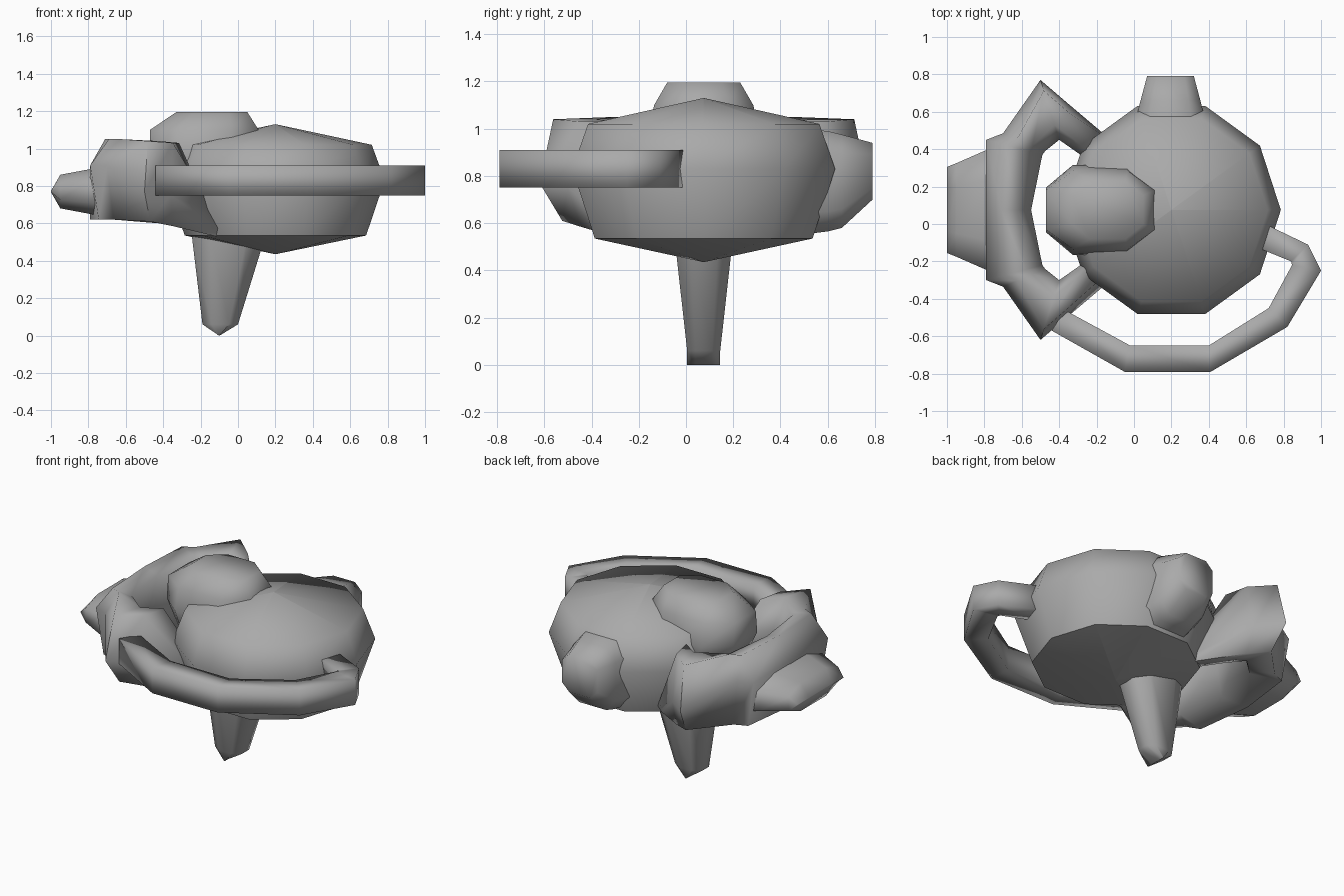
import bpy
import bmesh
from math import cos, sin, pi, radians

if "Cube" in bpy.data.objects:
    bpy.data.objects.remove(bpy.data.objects["Cube"])

grey = bpy.data.materials.new("plain grey")
grey.use_nodes = True
COLOUR = (0.4, 0.4, 0.4, 1)
grey.diffuse_color = COLOUR
grey.node_tree.nodes["Principled BSDF"].inputs["Base Color"].default_value = COLOUR

MID_Y = 0.075


def loft(name, rings, smooth=80):
    """Skin a list of equal-length rings and cap both ends."""
    bm = bmesh.new()
    loops = [[bm.verts.new(p) for p in ring] for ring in rings]
    n = len(rings[0])
    for a, b in zip(loops, loops[1:]):
        for i in range(n):
            j = (i + 1) % n
            bm.faces.new((a[i], a[j], b[j], b[i]))
    bm.faces.new(loops[0])
    bm.faces.new(loops[-1])
    bmesh.ops.remove_doubles(bm, verts=bm.verts, dist=0.001)
    bmesh.ops.recalc_face_normals(bm, faces=bm.faces)
    mesh = bpy.data.meshes.new(name)
    bm.to_mesh(mesh)
    bm.free()
    mesh.materials.append(grey)
    obj = bpy.data.objects.new(name, mesh)
    bpy.context.collection.objects.link(obj)
    bpy.ops.object.select_all(action="DESELECT")
    obj.select_set(True)
    bpy.context.view_layer.objects.active = obj
    bpy.ops.object.shade_smooth_by_angle(angle=radians(smooth))


def strap_ring(outer, inner, section):
    """Section of (fraction from outer to inner, height) points."""
    return [(outer[0] + (inner[0] - outer[0]) * t,
             outer[1] + (inner[1] - outer[1]) * t, z) for t, z in section]


def chamfered(u0, u1, v0, v1, cut=0.25):
    """Rectangle with cut corners."""
    du, dv = (u1 - u0) * cut, (v1 - v0) * cut
    return [(u0, v0 + dv), (u0 + du, v0), (u1 - du, v0), (u1, v0 + dv),
            (u1, v1 - dv), (u1 - du, v1), (u0 + du, v1), (u0, v1 - dv)]


# Ten-sided main body
profile = [(0.001, 0.435), (0.485, 0.535), (0.585, 0.83), (0.515, 1.02), (0.001, 1.13)]
loft("main_body", [[(0.2 + r * cos(k * pi / 5), MID_Y + r * sin(k * pi / 5), z)
                    for k in range(10)] for r, z in profile], smooth=59)

# Thin front loop, a square bar
bar = [(0, 0.75), (0, 0.91), (1, 0.91), (1, 0.75)]
loop_path = [((0.68, 0.01), (0.62, -0.11)), ((0.93, -0.11), (0.84, -0.2)),
             ((1.0, -0.25), (0.845, -0.22)), ((0.82, -0.55), (0.72, -0.45)),
             ((0.41, -0.79), (0.4, -0.65)), ((-0.05, -0.79), (-0.02, -0.65)),
             ((-0.44, -0.57), (-0.37, -0.46))]
loft("front_loop", [strap_ring(o, i, bar) for o, i in loop_path], smooth=110)

# Thick side loop, mirrored front to back
thick = [(0, 0.91), (0.33, 1.05), (0.7, 1.02), (1, 0.85), (0.8, 0.62), (0, 0.62)]
bend = thick[:-1] + [(0.15, 0.62)]
corner = [(0, 0.77), (0.18, 1.04), (0.75, 1.04), (1, 0.85), (0.8, 0.6), (0.3, 0.61)]
shoulder = [(0, 0.75), (0.2, 1.03), (0.75, 1.03), (1, 0.85), (0.8, 0.58), (0.2, 0.585)]
root = [(0, 0.57), (0.25, 0.66), (0.75, 0.72), (1, 0.7), (0.8, 0.55), (0.15, 0.53)]
half = [strap_ring((-0.1, 0.43), (-0.2, 0.3), root),
        strap_ring((-0.36, 0.65), (-0.3, 0.38), shoulder),
        strap_ring((-0.5, 0.77), (-0.4, 0.45), corner),
        strap_ring((-0.7, 0.485), (-0.475, 0.39), bend),
        strap_ring((-0.79, 0.45), (-0.49, 0.37), bend)]
middle = strap_ring((-0.79, MID_Y), (-0.55, MID_Y), thick)
other = [[(x, 2 * MID_Y - y, z) for x, y, z in ring] for ring in reversed(half)]
loft("side_loop", half + [middle] + other)

# Wedge-ended stub on the outside of the side loop
stub = [(-0.7, 0.14, 0.35), (-0.79, 0.12, 0.32), (-0.95, 0.09, 0.25), (-1.0, 0.003, 0.23)]
loft("side_stub", [[(x, MID_Y + v, 0.77 + w) for v, w in chamfered(-hy, hy, -hz, hz)]
                   for x, hz, hy in stub])

# Rounded block on top
block = [(0.8, -0.4, 0.03, 0.21), (0.96, -0.47, 0.1, 0.24),
         (1.1, -0.47, 0.11, 0.21), (1.195, -0.33, 0.05, 0.155)]
loft("top_block", [[(x, y, z) for x, y in chamfered(x0, x1, MID_Y - h, MID_Y + h)]
                   for z, x0, x1, h in block])

# Short spout at the back
spout = [(0.48, 0.2, 0.55, 1.0), (0.6, 0.175, 0.565, 0.99),
         (0.66, 0.16, 0.58, 0.975), (0.79, 0.125, 0.7, 0.94)]
loft("back_spout", [[(x, y, z) for x, z in chamfered(0.195 - h, 0.195 + h, z0, z1, 0.2)]
                    for y, h, z0, z1 in spout])

# Tapered leg ending in a ridge
leg = [(0.56, -0.25, 0.155, 0.126), (0.06, -0.19, 0.0, 0.07), (0.0, -0.102, -0.098, 0.07)]
loft("leg", [[(x, y, z) for x, y in chamfered(x0, x1, 0.075 - h, 0.075 + h)]
             for z, x0, x1, h in leg])
